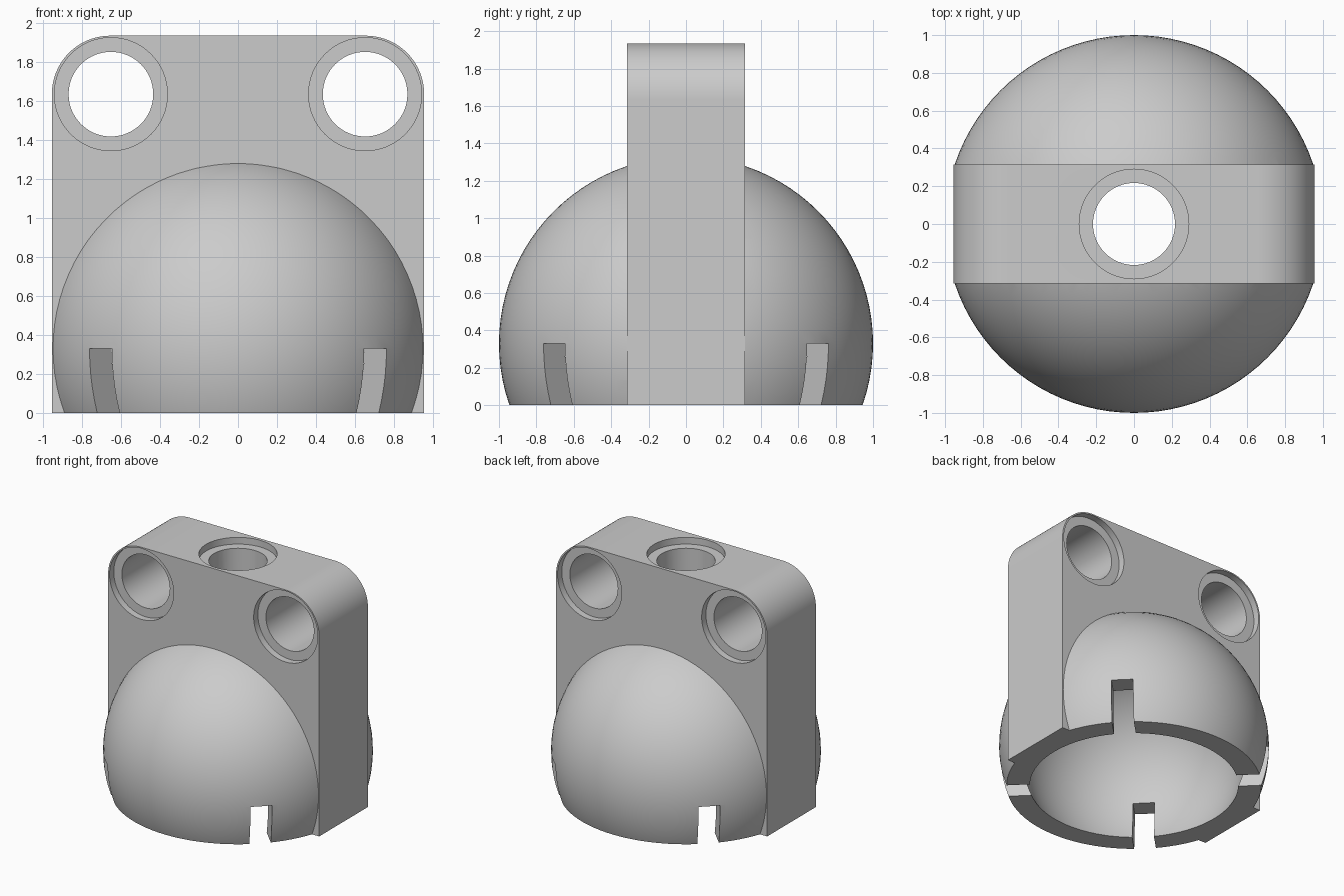
import bpy, bmesh, math
from mathutils import Matrix

old = bpy.data.objects.get("Cube")
if old:
    bpy.data.objects.remove(old, do_unlink=True)

# Main sizes
HALF_W, HALF_T, TOP = 0.955, 0.315, 1.935   # upright plate
CORNER, BALL_Z, BALL_R, CAVITY_R = 0.3, 0.33, 1.0, 0.84
BORE_R, RECESS_R, RECESS_D = 0.217, 0.29, 0.055

grey = bpy.data.materials.new("light_grey")
grey.use_nodes = True
colour = (0.6, 0.6, 0.6, 1)
grey.diffuse_color = colour
grey.node_tree.nodes["Principled BSDF"].inputs["Base Color"].default_value = colour


def to_object(name, bm):
    bmesh.ops.recalc_face_normals(bm, faces=bm.faces)
    mesh = bpy.data.meshes.new(name)
    bm.to_mesh(mesh)
    bm.free()
    mesh.materials.append(grey)
    ob = bpy.data.objects.new(name, mesh)
    bpy.context.collection.objects.link(ob)
    return ob


def box(name, size, loc, turn=0):
    bm = bmesh.new()
    m = Matrix.Translation(loc) @ Matrix.Rotation(turn, 4, "Z") @ Matrix.Diagonal((*size, 1))
    bmesh.ops.create_cube(bm, size=1, matrix=m)
    return to_object(name, bm)


def ball(name, radius):
    bm = bmesh.new()
    bmesh.ops.create_uvsphere(bm, u_segments=96, v_segments=48, radius=radius,
                              matrix=Matrix.Translation((0, 0, BALL_Z)))
    return to_object(name, bm)


def cylinder(name, radius, depth, loc, axis="Z"):
    bm = bmesh.new()
    m = Matrix.Translation(loc)
    if axis == "Y":
        m = m @ Matrix.Rotation(math.pi / 2, 4, "X")
    bmesh.ops.create_cone(bm, cap_ends=True, segments=64, radius1=radius,
                          radius2=radius, depth=depth, matrix=m)
    return to_object(name, bm)


def combine(target, other, operation):
    mod = target.modifiers.new(operation.lower(), "BOOLEAN")
    mod.operation, mod.solver, mod.object = operation, "EXACT", other
    bpy.context.view_layer.objects.active = target
    bpy.ops.object.modifier_apply(modifier=mod.name)
    bpy.data.objects.remove(other, do_unlink=True)


def rounded_envelope():
    # Plate outline with rounded upper corners, deep enough to hold the ball
    pts = [(-HALF_W, 0), (HALF_W, 0)]
    for side, start in ((1, 0), (-1, math.pi / 2)):
        for i in range(25):
            a = start + math.pi / 2 * i / 24
            pts.append((side * (HALF_W - CORNER) + CORNER * math.cos(a),
                        TOP - CORNER + CORNER * math.sin(a)))
    bm = bmesh.new()
    face = bm.faces.new([bm.verts.new((x, -1.2, z)) for x, z in pts])
    ext = bmesh.ops.extrude_face_region(bm, geom=[face])
    verts = [v for v in ext["geom"] if isinstance(v, bmesh.types.BMVert)]
    bmesh.ops.translate(bm, verts=verts, vec=(0, 2.4, 0))
    return to_object("envelope", bm)


# Plate merged with the ball, trimmed to the outline
body = box("ball_socket_bracket", (2.4, 2 * HALF_T, 3), (0, 0, 1))
combine(body, ball("socket_shell", BALL_R), "UNION")
combine(body, rounded_envelope(), "INTERSECT")

# Hollow socket with four relief slots
combine(body, ball("cavity", CAVITY_R), "DIFFERENCE")
for turn in (math.pi / 4, -math.pi / 4):
    combine(body, box("slot", (3, 0.162, 1), (0, 0, BALL_Z - 0.5), turn), "DIFFERENCE")

# Two cross bores, recessed at front and back
for x in (-0.652, 0.652):
    z = TOP - CORNER
    combine(body, cylinder("bore", BORE_R, 2, (x, 0, z), "Y"), "DIFFERENCE")
    for side in (-1, 1):
        y = side * (HALF_T - RECESS_D + 0.1)
        combine(body, cylinder("recess", RECESS_R, 0.2, (x, y, z), "Y"), "DIFFERENCE")

# Vertical bore from the top into the socket
combine(body, cylinder("top_bore", BORE_R, 1.6, (0, 0, 1.5)), "DIFFERENCE")
combine(body, cylinder("top_recess", RECESS_R, 0.2, (0, 0, TOP - RECESS_D + 0.1)), "DIFFERENCE")

bpy.ops.object.select_all(action="DESELECT")
body.select_set(True)
bpy.context.view_layer.objects.active = body
bpy.ops.object.shade_smooth_by_angle(angle=math.radians(30))
